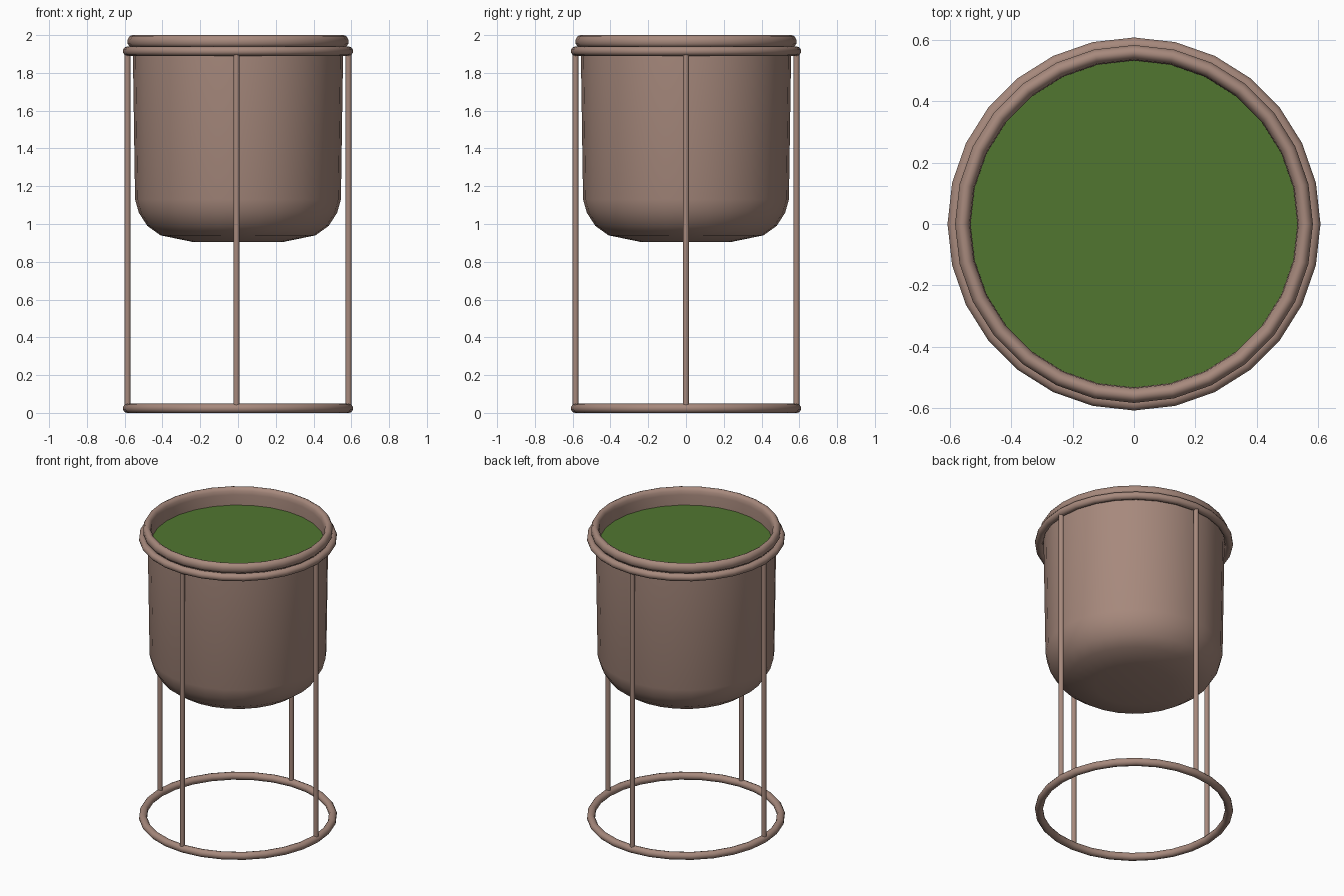
import bpy, bmesh, math
from mathutils import Matrix

if "Cube" in bpy.data.objects:
    bpy.data.objects.remove(bpy.data.objects["Cube"])

SEG = 28


def material(name, rgb):
    m = bpy.data.materials.new(name)
    m.diffuse_color = (*rgb, 1)
    m.use_nodes = True
    m.node_tree.nodes["Principled BSDF"].inputs["Base Color"].default_value = m.diffuse_color
    return m


clay = material("clay brown", (0.385, 0.25, 0.203))
green = material("leaf green", (0.082, 0.181, 0.03))


def finish(name, bm, mat, angle=50):
    bmesh.ops.recalc_face_normals(bm, faces=bm.faces)
    me = bpy.data.meshes.new(name)
    bm.to_mesh(me)
    bm.free()
    me.materials.append(mat)
    ob = bpy.data.objects.new(name, me)
    bpy.context.collection.objects.link(ob)
    bpy.ops.object.select_all(action='DESELECT')
    ob.select_set(True)
    bpy.context.view_layer.objects.active = ob
    bpy.ops.object.shade_smooth_by_angle(angle=math.radians(angle))
    return ob


def lathe(name, profile, mat, closed=False, cap=False):
    bm = bmesh.new()
    rings = []
    for r, z in profile:
        rings.append([bm.verts.new((r * math.cos(2 * math.pi * i / SEG),
                                    r * math.sin(2 * math.pi * i / SEG), z))
                      for i in range(SEG)])
    pairs = list(zip(rings, rings[1:]))
    if closed:
        pairs.append((rings[-1], rings[0]))
    for a, b in pairs:
        for i in range(SEG):
            j = (i + 1) % SEG
            bm.faces.new((a[i], a[j], b[j], b[i]))
    if cap:
        bm.faces.new(rings[0])
    return finish(name, bm, mat)


def ring(name, radius, tube, z, n=10):
    pts = [(radius + tube * math.cos(2 * math.pi * (k + .5) / n),
            z + tube * math.sin(2 * math.pi * (k + .5) / n)) for k in range(n)]
    return lathe(name, pts, clay, closed=True)


# Pot: rounded base, slightly flared wall, rolled rim, inner wall
lathe("pot", [
    (0.24, 0.905), (0.41, 0.94), (0.48, 0.99), (0.525, 1.06), (0.545, 1.13),
    (0.557, 1.935), (0.572, 1.938), (0.584, 1.953), (0.584, 1.977),
    (0.574, 1.994), (0.56, 2.0), (0.547, 1.994), (0.537, 1.98),
    (0.534, 1.955), (0.533, 1.86)], clay, cap=True)

# Planting surface
bm = bmesh.new()
bmesh.ops.create_circle(bm, cap_ends=True, segments=SEG, radius=0.534,
                        matrix=Matrix.Translation((0, 0, 1.885)))
for f in bm.faces:
    if f.normal.z < 0:
        f.normal_flip()
finish("planting_surface", bm, green)

# Stand rings
ring("stand_top_ring", 0.585, 0.025, 1.915)
ring("stand_base_ring", 0.585, 0.025, 0.024)

# Stand legs
for name, x, y in (("right_leg", 0.585, 0), ("left_leg", -0.585, 0),
                   ("back_leg", -0.008, 0.585), ("front_leg", -0.008, -0.585)):
    bm = bmesh.new()
    bmesh.ops.create_cone(bm, cap_ends=True, segments=10, radius1=0.016,
                          radius2=0.016, depth=1.885,
                          matrix=Matrix.Translation((x, y, 0.97)))
    finish(name, bm, clay)
